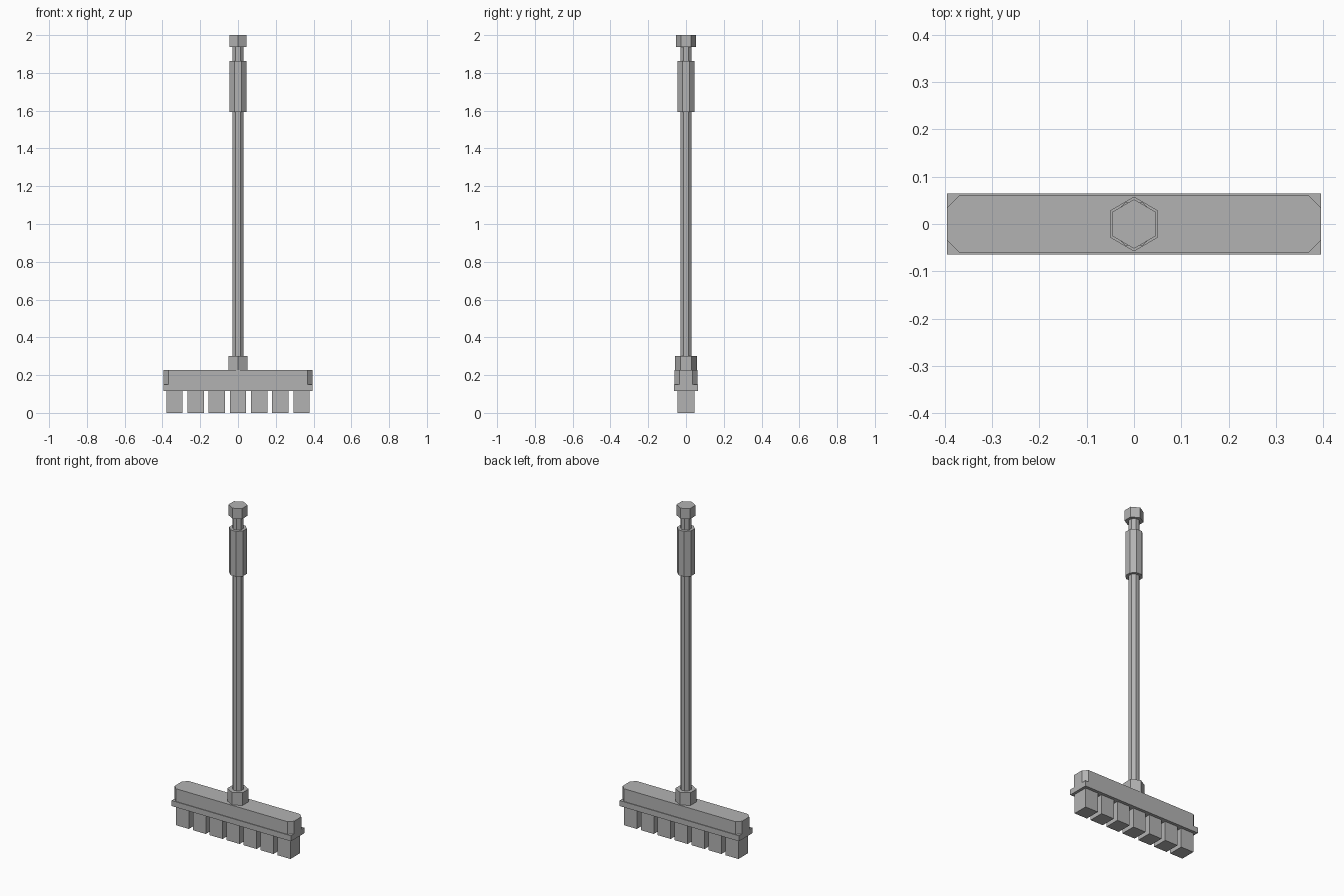
import bpy
import math

cube = bpy.data.objects.get("Cube")
if cube:
    bpy.data.objects.remove(cube, do_unlink=True)

# One plain grey for the whole broom
GREY = (0.45, 0.45, 0.45, 1)
grey = bpy.data.materials.new("plain grey")
grey.use_nodes = True
grey.diffuse_color = GREY
grey.node_tree.nodes["Principled BSDF"].inputs["Base Color"].default_value = GREY


def prism(name, outline, z0, z1):
    """Extrude a counter-clockwise outline from z0 up to z1."""
    n = len(outline)
    verts = [(x, y, z) for z in (z0, z1) for x, y in outline]
    faces = [(i, (i + 1) % n, (i + 1) % n + n, i + n) for i in range(n)]
    faces += [tuple(reversed(range(n))), tuple(range(n, 2 * n))]
    mesh = bpy.data.meshes.new(name)
    mesh.from_pydata(verts, [], faces)
    mesh.materials.append(grey)
    obj = bpy.data.objects.new(name, mesh)
    bpy.context.collection.objects.link(obj)
    return obj


def polygon(sides, apothem):
    """Regular polygon with a flat side facing +x."""
    r = apothem / math.cos(math.pi / sides)
    angles = [math.pi * (2 * i + 1) / sides for i in range(sides)]
    return [(r * math.cos(a), r * math.sin(a)) for a in angles]


def rectangle(x, hx, hy):
    return [(x - hx, -hy), (x + hx, -hy), (x + hx, hy), (x - hx, hy)]


# Head: flat plate below a block with chamfered corners
HX, HY, CUT = 0.395, 0.06, 0.026
prism("head_plate", rectangle(0, HX, 0.064), 0.117, 0.15)
block = [(-HX + CUT, -HY), (HX - CUT, -HY), (HX, CUT - HY), (HX, HY - CUT),
         (HX - CUT, HY), (-HX + CUT, HY), (-HX, HY - CUT), (-HX, CUT - HY)]
prism("head_block", block, 0.15, 0.226)

# Row of bristle tufts
for i in range(-3, 4):
    prism(f"bristle_tuft_{i + 4}", rectangle(i * 0.112, 0.043, 0.046), 0, 0.117)

# Handle: hexagonal collar and end cap, octagonal shaft and grip
prism("collar", polygon(6, 0.05), 0.226, 0.302)
prism("shaft", polygon(8, 0.029), 0.302, 1.937)
prism("grip", polygon(8, 0.045), 1.592, 1.863)
prism("end_cap", polygon(6, 0.045), 1.937, 2.0)
